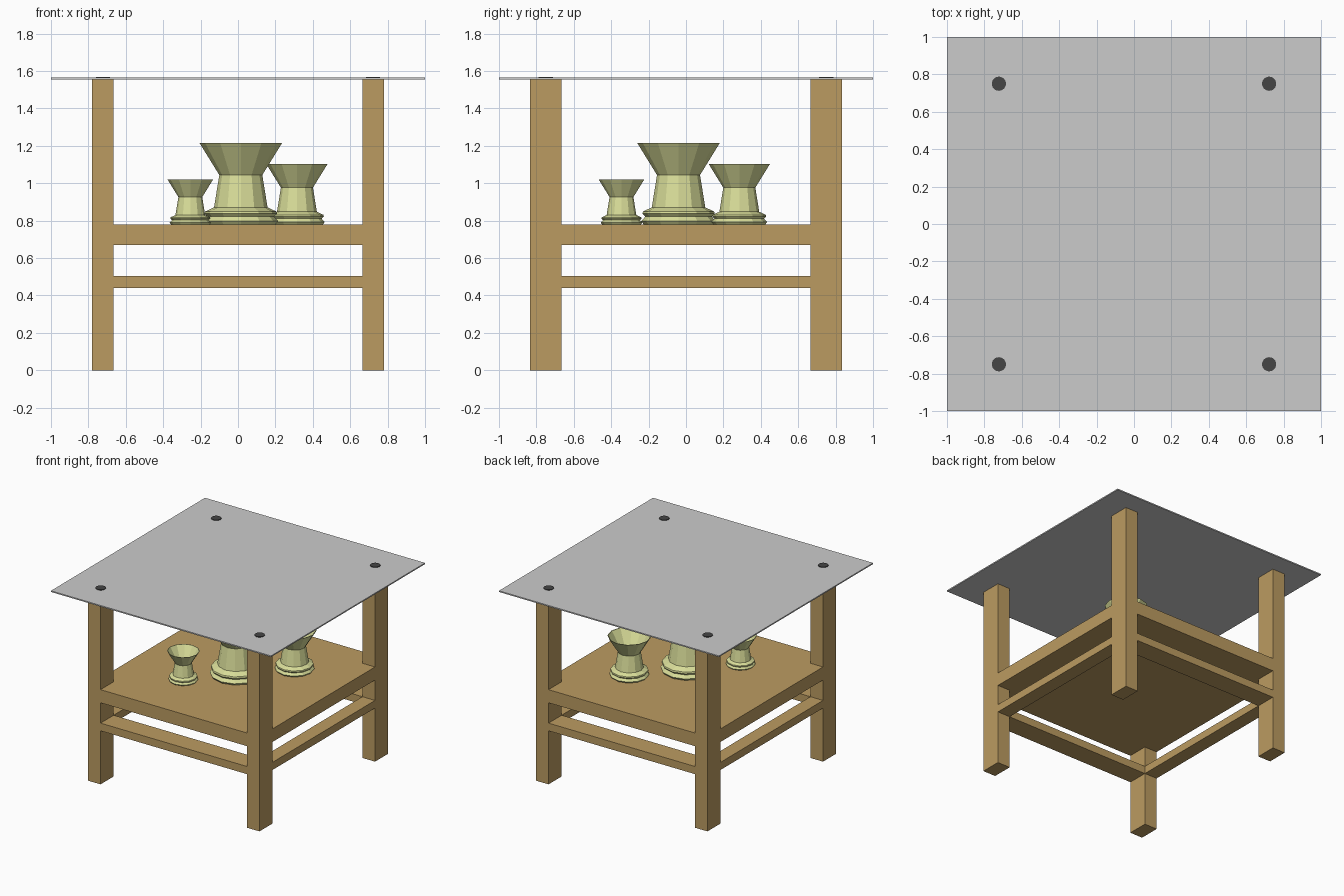
import bpy, bmesh
from math import pi, cos, sin

if "Cube" in bpy.data.objects:
    bpy.data.objects.remove(bpy.data.objects["Cube"])


def material(name, rgb):
    m = bpy.data.materials.new(name)
    m.diffuse_color = (*rgb, 1)
    m.use_nodes = True
    m.node_tree.nodes["Principled BSDF"].inputs["Base Color"].default_value = m.diffuse_color
    return m


WOOD = material("wood", (0.50, 0.33, 0.12))
CERAMIC = material("ceramic", (0.70, 0.73, 0.32))
DARK = material("dark_metal", (0.06, 0.06, 0.06))


def finish(name, bm, mat=None):
    mesh = bpy.data.meshes.new(name)
    bmesh.ops.recalc_face_normals(bm, faces=bm.faces)
    bm.to_mesh(mesh)
    bm.free()
    if mat:
        mesh.materials.append(mat)
    ob = bpy.data.objects.new(name, mesh)
    bpy.context.collection.objects.link(ob)
    return ob


def box(name, x, y, z, mat=None):
    """Box from (min, max) ranges."""
    bm = bmesh.new()
    bmesh.ops.create_cube(bm, size=1)
    for v in bm.verts:
        v.co = [sum(r) / 2 + c * (r[1] - r[0]) for r, c in zip((x, y, z), v.co)]
    return finish(name, bm, mat)


def lathe(name, profile, sides, loc, scale, mat):
    """Revolve an (r, z) profile; both ends are closed with a flat face."""
    bm = bmesh.new()
    rings = [[bm.verts.new((r * cos(2 * pi * i / sides), r * sin(2 * pi * i / sides), z))
              for i in range(sides)] for r, z in profile]
    for a, b in zip(rings, rings[1:]):
        for i in range(sides):
            j = (i + 1) % sides
            bm.faces.new((a[i], a[j], b[j], b[i]))
    bm.faces.new(rings[0])
    bm.faces.new(rings[-1])
    ob = finish(name, bm, mat)
    ob.location = loc
    ob.scale = (scale,) * 3
    return ob


# Table frame dimensions: outer and inner leg faces
XO, XI, YO, YI = 0.78, 0.665, 0.835, 0.665
LEG_TOP = 1.554

# Legs with a dark fixing disc above each one
for sx, side in ((-1, "left"), (1, "right")):
    for sy, end in ((-1, "front"), (1, "back")):
        box(f"{end}_{side}_leg", sorted((sx * XI, sx * XO)),
            sorted((sy * YI, sy * YO)), (0, LEG_TOP), WOOD)
        lathe(f"{end}_{side}_fixing_disc", [(0.038, 0), (0.038, 0.015)], 24,
              (sx * 0.7225, sy * 0.75, LEG_TOP), 1, DARK)

# Lower rails, as thick as the legs
RAIL = (0.44, 0.503)
for s, end, side in ((-1, "front", "left"), (1, "back", "right")):
    box(f"{end}_rail", (-XI, XI), sorted((s * YI, s * YO)), RAIL, WOOD)
    box(f"{side}_rail", sorted((s * XI, s * XO)), (-YI, YI), RAIL, WOOD)

# Shelf: a centre slab flush with the frame, notched around the legs
bm = bmesh.new()
outline = [(-XI, -YO), (XI, -YO), (XI, -YI), (XO, -YI), (XO, YI), (XI, YI),
           (XI, YO), (-XI, YO), (-XI, YI), (-XO, YI), (-XO, -YI), (-XI, -YI)]
face = bm.faces.new([bm.verts.new((x, y, 0.67)) for x, y in outline])
top = bmesh.ops.extrude_face_region(bm, geom=[face])["geom"]
bmesh.ops.translate(bm, vec=(0, 0, 0.108),
                    verts=[g for g in top if isinstance(g, bmesh.types.BMVert)])
if not face.is_valid or len(bm.faces) < 14:
    bm.faces.new([v for v in bm.verts if v.co.z < 0.7])
finish("shelf", bm, WOOD)

# Thin table top
box("table_top", (-1, 1), (-1, 1), (LEG_TOP, 1.564))

# Flared vases with a thin wall, one profile at three sizes
vase = [(0.185, 0.0), (0.20, 0.018), (0.178, 0.042), (0.193, 0.058), (0.19, 0.070),
        (0.143, 0.092), (0.115, 0.265), (0.22, 0.435),
        (0.213, 0.435), (0.107, 0.262), (0.133, 0.092), (0.133, 0.02)]
for name, x, y, s in (("large_vase", 0.015, -0.04, 1.0),
                      ("medium_vase", 0.315, 0.285, 0.745),
                      ("small_vase", -0.255, -0.345, 0.555)):
    lathe(name, vase, 12, (x, y, 0.779), s, CERAMIC)
